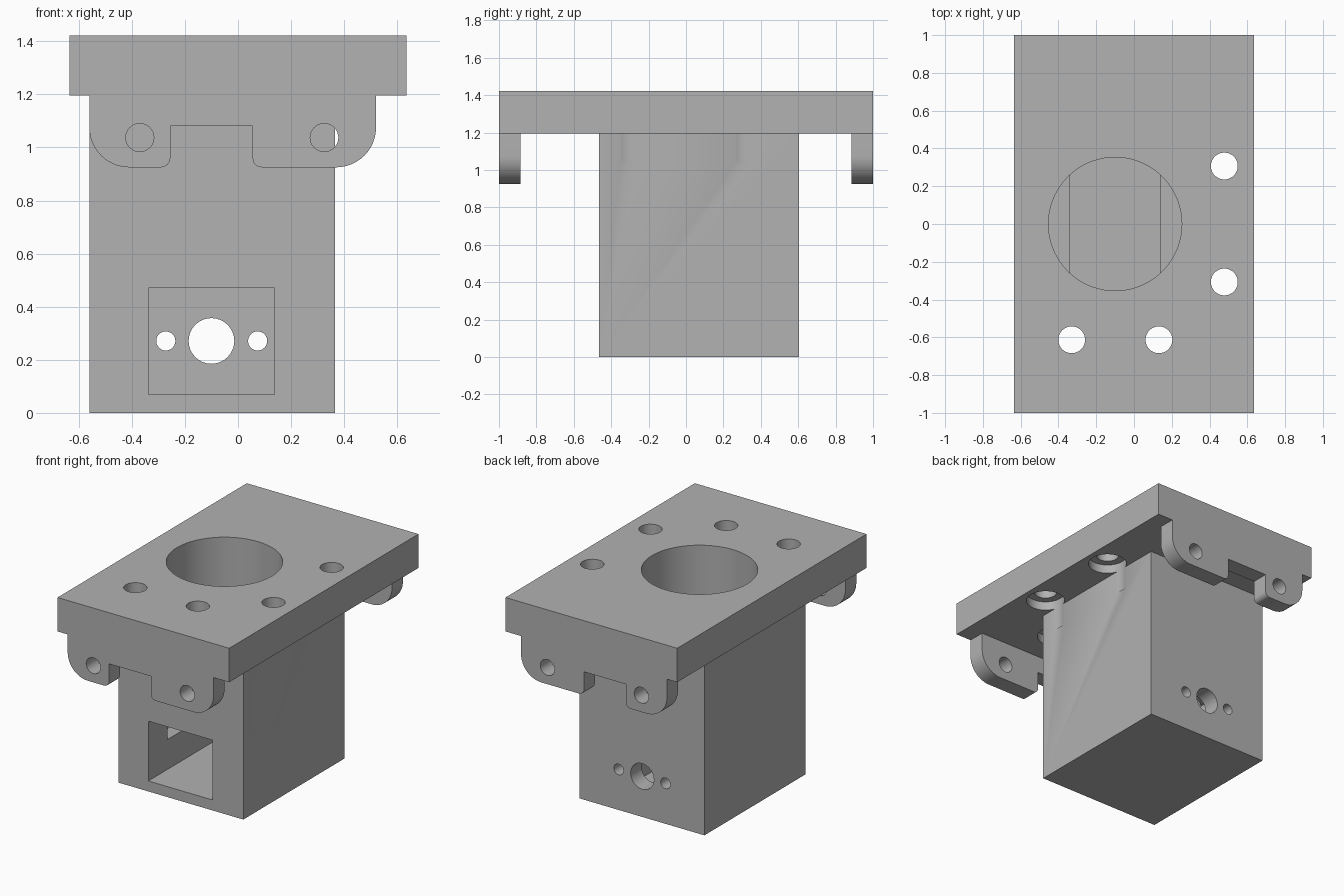
import bpy, bmesh, math
from math import cos, sin, pi

if "Cube" in bpy.data.objects:
    bpy.data.objects.remove(bpy.data.objects["Cube"])

grey = bpy.data.materials.new("plain grey")
grey.diffuse_color = (0.445, 0.445, 0.445, 1)
grey.use_nodes = True
grey.node_tree.nodes["Principled BSDF"].inputs["Base Color"].default_value = grey.diffuse_color

PLATE_Z, TOP_Z = 1.195, 1.422      # plate underside and top
EMBED_Z = 1.3                      # parts are sunk into the plate up to here


def prism(name, points, axis, lo, hi):
    """Extrude a 2D outline: axis 'z' takes (x, y), axis 'y' takes (x, z)."""
    bm = bmesh.new()
    place = (lambda p, h: (p[0], p[1], h)) if axis == 'z' else (lambda p, h: (p[0], h, p[1]))
    face = bm.faces.new([bm.verts.new(place(p, lo)) for p in points])
    ext = bmesh.ops.extrude_face_region(bm, geom=[face])
    step = (0, 0, hi - lo) if axis == 'z' else (0, hi - lo, 0)
    moved = [v for v in ext["geom"] if isinstance(v, bmesh.types.BMVert)]
    bmesh.ops.translate(bm, verts=moved, vec=step)
    bmesh.ops.recalc_face_normals(bm, faces=bm.faces)
    mesh = bpy.data.meshes.new(name)
    bm.to_mesh(mesh)
    bm.free()
    mesh.materials.append(grey)
    obj = bpy.data.objects.new(name, mesh)
    bpy.context.collection.objects.link(obj)
    return obj


def box(name, x0, x1, y0, y1, z0, z1):
    return prism(name, [(x0, y0), (x1, y0), (x1, y1), (x0, y1)], 'z', z0, z1)


def cylinder(name, u, v, r, axis, lo, hi, n=40):
    pts = [(u + r * cos(2 * pi * i / n), v + r * sin(2 * pi * i / n)) for i in range(n)]
    return prism(name, pts, axis, lo, hi)


def arc(cx, cz, r, start, end, n):
    """Points on an arc, angles in degrees."""
    angles = [math.radians(start + (end - start) * i / n) for i in range(n + 1)]
    return [(cx + r * cos(a), cz + r * sin(a)) for a in angles]


def combine(target, other, operation):
    mod = target.modifiers.new("combine", 'BOOLEAN')
    mod.operation = operation
    mod.solver = 'EXACT'
    mod.object = other
    bpy.context.view_layer.objects.active = target
    bpy.ops.object.modifier_apply(modifier=mod.name)
    bpy.data.objects.remove(other)


# Mounting plate and the block hanging beneath it
body = box("mounting_bracket", -0.635, 0.635, -1, 1, PLATE_Z, TOP_Z)
combine(body, box("block", -0.56, 0.365, -0.465, 0.605, 0, EMBED_Z), 'UNION')

# Notched ears with rounded corners at both ends
low = 0.925
ear_outline = ([(-0.56, EMBED_Z)]
               + arc(-0.41, low + 0.15, 0.15, 180, 270, 12)
               + arc(-0.29, low + 0.035, 0.035, 270, 360, 6)
               + [(-0.255, 1.08), (0.055, 1.08)]
               + arc(0.09, low + 0.035, 0.035, 180, 270, 6)
               + arc(0.37, low + 0.15, 0.15, 270, 360, 12)
               + [(0.52, EMBED_Z)])
for y0, y1 in ((-1, -0.885), (0.885, 1)):
    combine(body, prism("ear", ear_outline, 'y', y0, y1), 'UNION')
    for x in (-0.37, 0.325):
        combine(body, cylinder("ear_hole", x, 1.037, 0.053, 'y', y0 - 0.05, y1 + 0.05, 32),
                'DIFFERENCE')

# Large vertical bore, and the square window from the front
combine(body, cylinder("bore", -0.1, 0, 0.353, 'z', 0.27, 1.6, 72), 'DIFFERENCE')
combine(body, box("window", -0.338, 0.138, -0.6, 0.49, 0.07, 0.47), 'DIFFERENCE')

# Round holes through the rear wall
for x, r in ((-0.1, 0.086), (-0.272, 0.036), (0.074, 0.036)):
    combine(body, cylinder("rear_hole", x, 0.271, r, 'y', 0.4, 0.8, 32), 'DIFFERENCE')

# Screw holes in the plate, counterbored from below
for x, y in ((0.478, 0.307), (0.478, -0.307), (-0.33, -0.613), (0.132, -0.613)):
    combine(body, cylinder("counterbore", x, y, 0.121, 'z', 1.04, PLATE_Z + 0.06), 'DIFFERENCE')
    combine(body, cylinder("screw_hole", x, y, 0.071, 'z', 1.1, 1.6), 'DIFFERENCE')

# Smooth the curved walls, keep the edges sharp
bpy.ops.object.select_all(action='DESELECT')
body.select_set(True)
bpy.context.view_layer.objects.active = body
bpy.ops.object.shade_smooth_by_angle(angle=math.radians(30))
